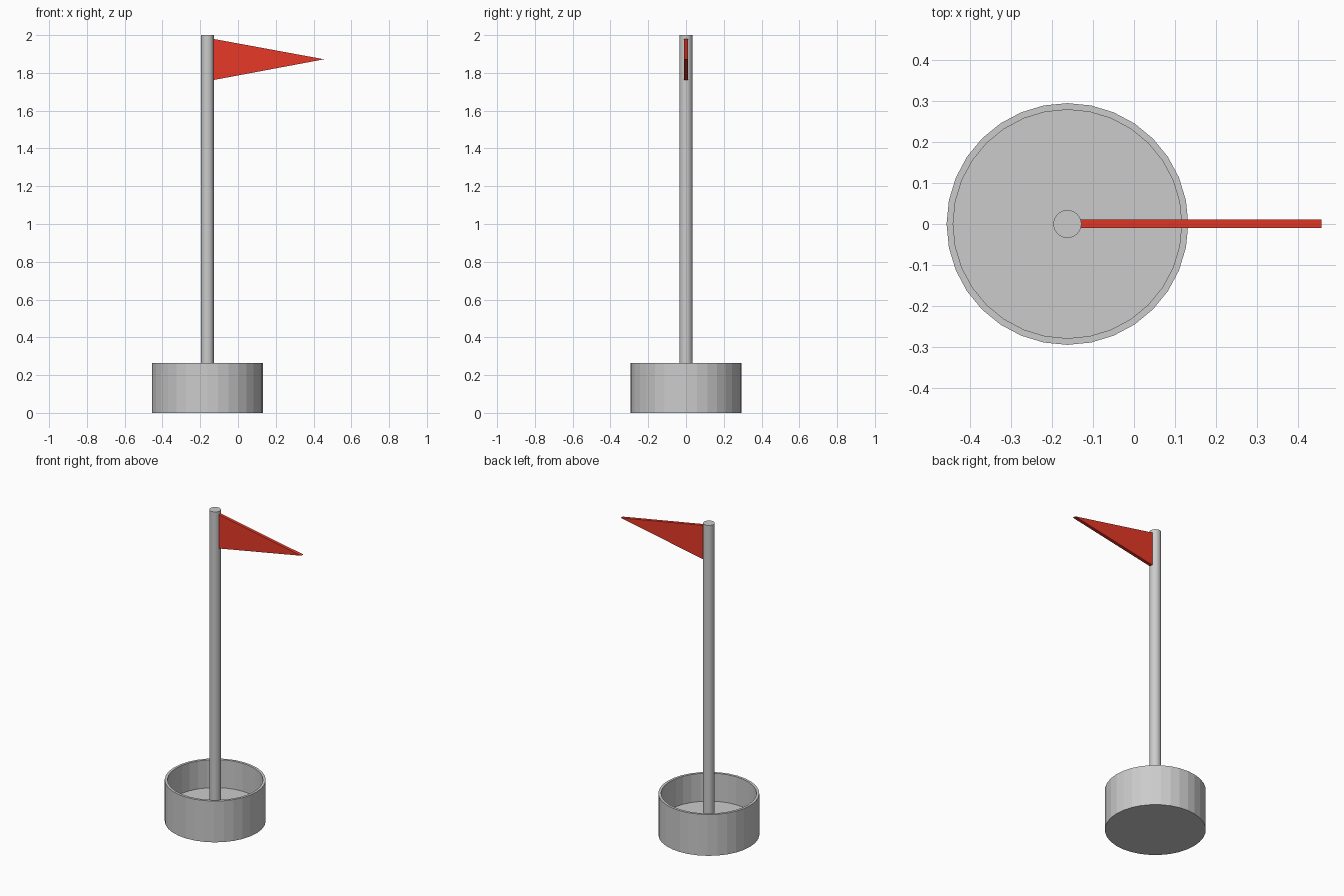
import bpy, bmesh
from math import cos, sin, tau

if "Cube" in bpy.data.objects:
    bpy.data.objects.remove(bpy.data.objects["Cube"])

CX = -0.162   # axis of cup and pole
SIDES = 32


def make_object(name, bm):
    bmesh.ops.recalc_face_normals(bm, faces=bm.faces)
    mesh = bpy.data.meshes.new(name)
    bm.to_mesh(mesh)
    bm.free()
    obj = bpy.data.objects.new(name, mesh)
    bpy.context.collection.objects.link(obj)
    return obj


def lathe(name, profile):
    """Closed solid from (radius, z) rings, capped at both ends."""
    bm = bmesh.new()
    rings = [[bm.verts.new((r * cos(tau * i / SIDES), r * sin(tau * i / SIDES), z))
              for i in range(SIDES)] for r, z in profile]
    for a, b in zip(rings, rings[1:]):
        for i in range(SIDES):
            j = (i + 1) % SIDES
            bm.faces.new((a[i], a[j], b[j], b[i]))
    bm.faces.new(rings[0])
    bm.faces.new(rings[-1])
    obj = make_object(name, bm)
    obj.location.x = CX
    return obj


# Hollow cup with a thin rim and a thick floor
lathe("cup", [(0.294, 0), (0.294, 0.265), (0.278, 0.265), (0.278, 0.085)])

# Pole standing on the cup floor
lathe("pole", [(0.034, 0.085), (0.034, 2.0)])

# Triangular pennant, extruded through its thickness
bm = bmesh.new()
outline = [(-0.131, 1.762), (0.456, 1.872), (-0.131, 1.98)]
face = bm.faces.new([bm.verts.new((x, -0.01, z)) for x, z in outline])
extruded = bmesh.ops.extrude_face_region(bm, geom=[face], use_keep_orig=True)
bmesh.ops.translate(bm, vec=(0, 0.021, 0),
                    verts=[g for g in extruded["geom"] if isinstance(g, bmesh.types.BMVert)])
flag = make_object("flag", bm)

red = bpy.data.materials.new("red")
red.diffuse_color = (0.8, 0.04, 0.02, 1)
red.use_nodes = True
red.node_tree.nodes["Principled BSDF"].inputs["Base Color"].default_value = red.diffuse_color
flag.data.materials.append(red)
